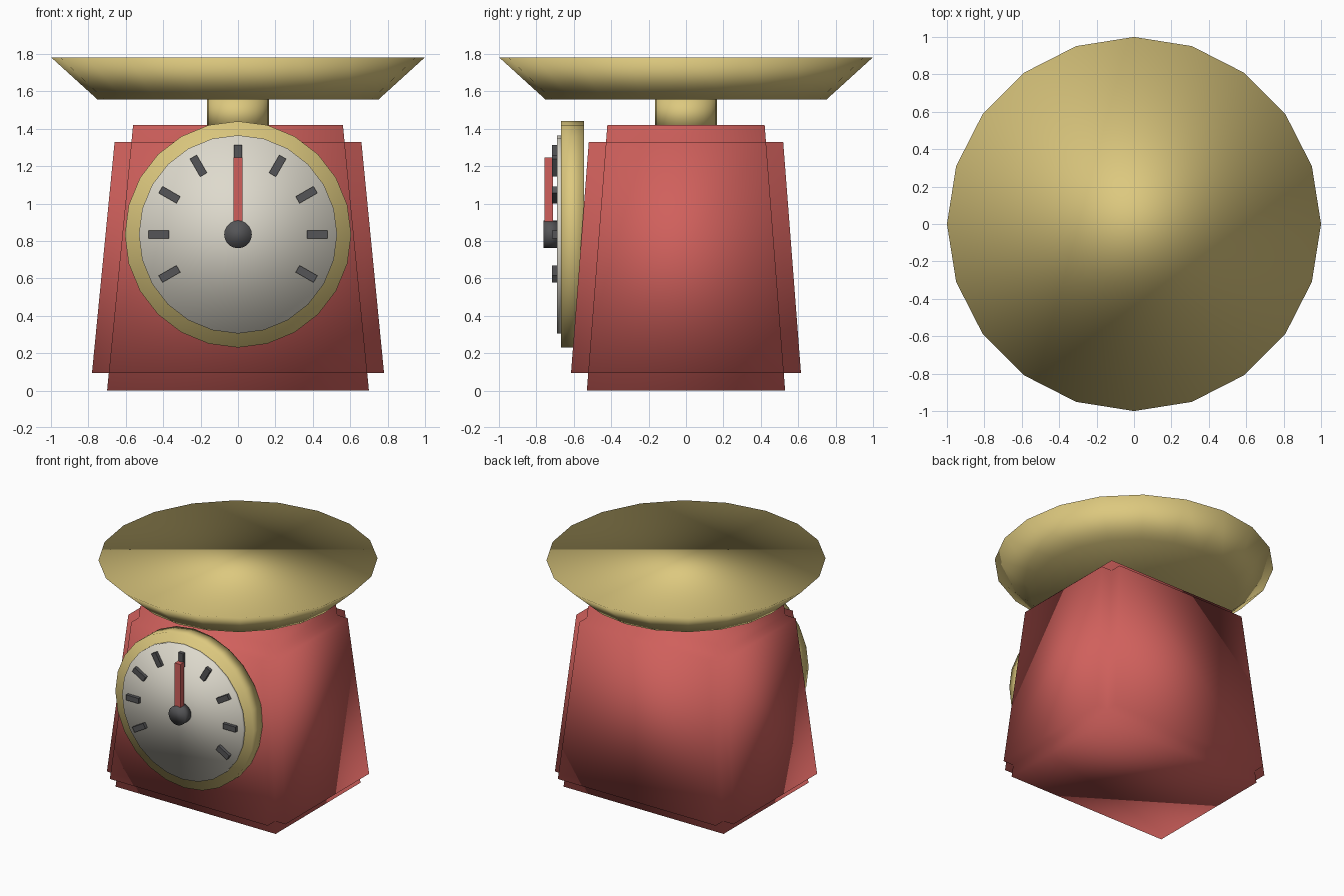
import bpy, bmesh, math
from mathutils import Matrix

cube = bpy.data.objects.get("Cube")
if cube:
    bpy.data.objects.remove(cube)


def material(name, rgb):
    m = bpy.data.materials.new(name)
    m.use_nodes = True
    m.diffuse_color = (*rgb, 1)
    m.node_tree.nodes["Principled BSDF"].inputs["Base Color"].default_value = (*rgb, 1)
    return m


red = material("red enamel", (0.63, 0.117, 0.107))
gold = material("brass", (0.72, 0.58, 0.21))
cream = material("dial cream", (0.73, 0.70, 0.61))
dark = material("dark grey", (0.09, 0.09, 0.095))


def finish(bm, name, mat, smooth=True):
    bmesh.ops.recalc_face_normals(bm, faces=bm.faces)
    for f in bm.faces:
        f.smooth = smooth
    mesh = bpy.data.meshes.new(name)
    bm.to_mesh(mesh)
    bm.free()
    mesh.materials.append(mat)
    obj = bpy.data.objects.new(name, mesh)
    bpy.context.collection.objects.link(obj)
    return obj


def frustum(name, mat, r1, r2, start, end, sides=20, facing_front=False):
    """Capped round solid along z, or along y on the dial axis."""
    bm = bmesh.new()
    bmesh.ops.create_cone(bm, cap_ends=True, segments=sides, radius1=r1, radius2=r2,
                          depth=end - start)
    if facing_front:
        move = Matrix.Translation((0, (start + end) / 2, DIAL_Z)) @ Matrix.Rotation(math.pi / 2, 4, "X")
    else:
        move = Matrix.Translation((0, 0, (start + end) / 2))
    bmesh.ops.transform(bm, matrix=move, verts=bm.verts)
    return finish(bm, name, mat)


def dial_bar(name, mat, width, inner, outer, front, back, angle=0):
    """Box lying along a radius of the dial; angle is clockwise from the top."""
    bm = bmesh.new()
    bmesh.ops.create_cube(bm, size=1)
    size = Matrix.Diagonal((width, back - front, outer - inner, 1))
    place = Matrix.Translation((0, (front + back) / 2, (inner + outer) / 2))
    turn = Matrix.Translation((0, 0, DIAL_Z)) @ Matrix.Rotation(angle, 4, "Y")
    bmesh.ops.transform(bm, matrix=turn @ place @ size, verts=bm.verts)
    return finish(bm, name, mat, False)


DIAL_Z = 0.835

# Tapered housing: a 3x3x3 block with its edge and corner cells left out
HEIGHTS = (0, 0.095, 1.33, 1.42)
bm = bmesh.new()
corners = {}


def corner(i, j, k):
    if (i, j, k) not in corners:
        z = HEIGHTS[k]
        x = ((0.79, 0.70)[i in (1, 2)] - 0.098 * z) * (1 if i > 1 else -1)
        y = ((0.622, 0.53)[j in (1, 2)] - 0.077 * z) * (1 if j > 1 else -1)
        corners[i, j, k] = bm.verts.new((x, y, z))
    return corners[i, j, k]


for axis in range(3):
    for side in (0, 2):
        cell = [1, 1, 1]
        cell[axis] = side
        # every face of this outer cell except the one joined to the core
        for a in range(3):
            for end in (0, 1):
                if a == axis and end != side // 2:
                    continue
                b, c = (a + 1) % 3, (a + 2) % 3
                ring = []
                for u, v in ((0, 0), (1, 0), (1, 1), (0, 1)):
                    p = list(cell)
                    p[a] += end
                    p[b] += u
                    p[c] += v
                    ring.append(corner(*p))
                bm.faces.new(ring)
finish(bm, "housing", red)

# Weighing plate and its post
frustum("weighing_plate", gold, 0.75, 1.0, 1.555, 1.782)
frustum("plate_post", gold, 0.165, 0.165, 1.40, 1.56)

# Dial
frustum("dial_rim", gold, 0.605, 0.605, -0.668, -0.545, 24, True)
frustum("dial_face", cream, 0.53, 0.53, -0.69, -0.66, 24, True)
for n in range(-4, 5):
    dial_bar("dial_mark_%d" % (n + 5), dark, 0.042, 0.368, 0.478, -0.716, -0.685,
             n * math.pi / 6)
dial_bar("needle", red, 0.05, 0.0, 0.41, -0.757, -0.71)
frustum("needle_hub", dark, 0.074, 0.074, -0.762, -0.685, 20, True)
